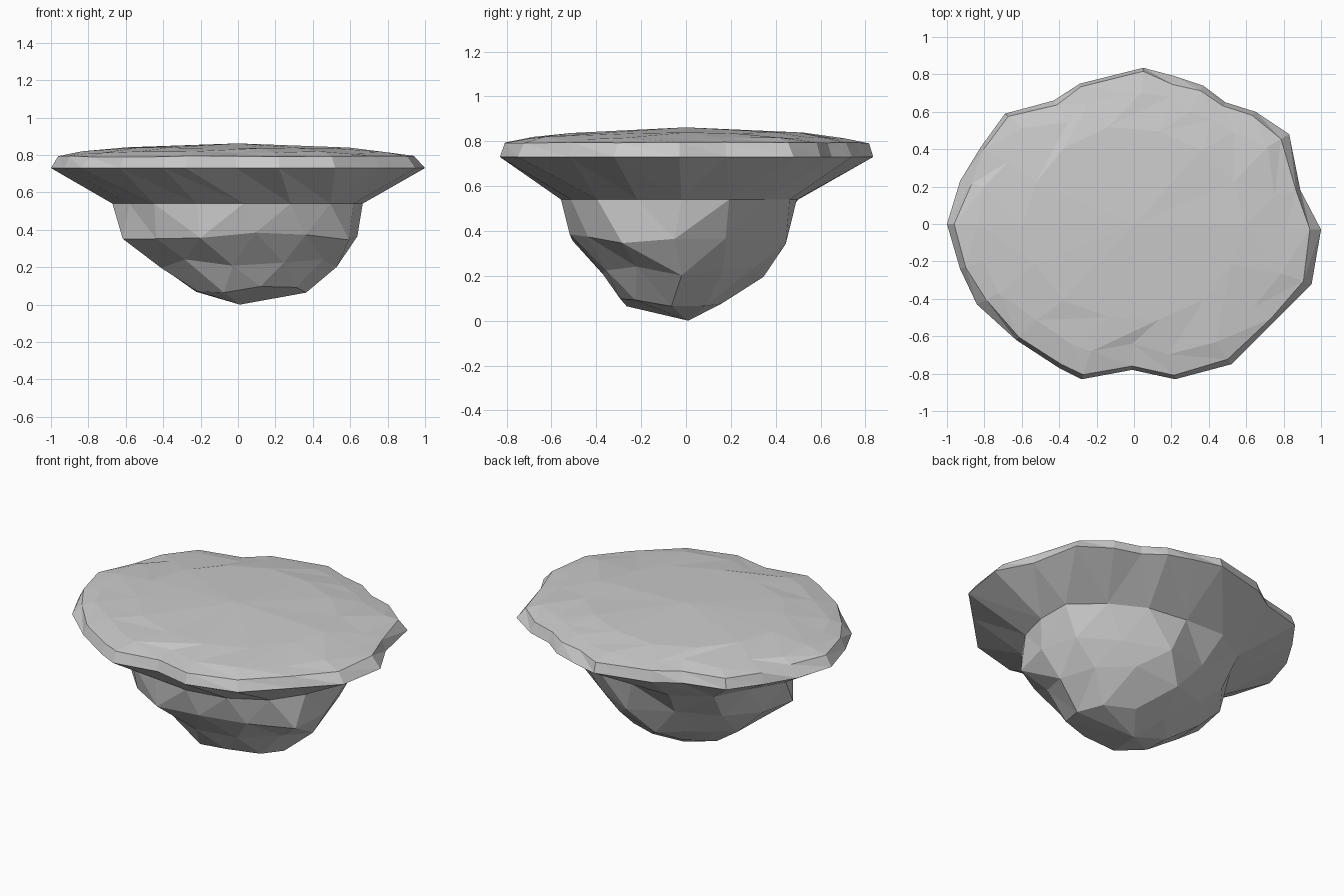
import bpy, bmesh, random
from math import sin, cos, pi, atan2, tau

if "Cube" in bpy.data.objects:
    bpy.data.objects.remove(bpy.data.objects["Cube"])

random.seed(4)

# Ragged plan outline of the island's rim, counter-clockwise from +x
rim = [(1.0, -.03), (.89, .18), (.83, .48), (.65, .6), (.49, .65), (.37, .74),
       (.22, .79), (.05, .835), (-.29, .75), (-.43, .66), (-.69, .59), (-.82, .41),
       (-.93, .23), (-1.0, 0), (-.93, -.24), (-.84, -.43), (-.63, -.62), (-.4, -.77),
       (-.28, -.83), (-.01, -.78), (.22, -.83), (.52, -.75), (.75, -.52), (.95, -.32)]

bm = bmesh.new()


def add_ring(points):
    return [bm.verts.new(p) for p in points]


def rim_ring(scale, z, jitter, jz):
    pts = []
    for x, y in rim:
        s = scale + random.uniform(-jitter, jitter)
        pts.append((x * s, y * s, z + random.uniform(-jz, jz)))
    return add_ring(pts)


def rock_ring(x0, x1, y0, y1, z, n, shift, jitter=.07, jz=.02):
    """Jittered ellipse filling the given extents."""
    pts = []
    for i in range(n):
        a = tau * (i + shift) / n
        s = 1 + random.uniform(-jitter, jitter * .5)
        pts.append(((x0 + x1) / 2 + (x1 - x0) / 2 * s * cos(a),
                    (y0 + y1) / 2 + (y1 - y0) / 2 * s * sin(a),
                    z + random.uniform(-jz, jz)))
    return add_ring(pts)


def stitch(a, b):
    """Triangle strip between two rings with different counts."""
    i = j = 0
    n, m = len(a), len(b)
    while i < n or j < m:
        if j >= m or (i < n and (i + .5) / n <= (j + .5) / m):
            bm.faces.new((a[i % n], a[(i + 1) % n], b[j % m]))
            i += 1
        else:
            bm.faces.new((a[i % n], b[(j + 1) % m], b[j % m]))
            j += 1


def cap(ring, tip):
    v = bm.verts.new(tip)
    for i in range(len(ring)):
        bm.faces.new((ring[i], ring[(i + 1) % len(ring)], v))


# Rocky underside, bottom to top, then rim and shallow domed top
rings = [
    rock_ring(-.24, .38, -.31, .18, .08, 9, 0, .08, .02),
    rock_ring(-.44, .52, -.38, .34, .22, 11, 0, .08, .03),
    rock_ring(-.61, .65, -.54, .44, .37, 13, 0, .08, .03),
    rock_ring(-.65, .71, -.57, .53, .54, 16, 0, .07, 0),
    rim_ring(1.0, .73, 0, 0),
    rim_ring(.955, .793, .025, .003),
    rim_ring(.84, .815, .03, .006),
    rock_ring(-.6, .6, -.52, .52, .838, 14, 0, .05, .004),
]
for lower, upper in zip(rings, rings[1:]):
    stitch(lower, upper)
cap(rings[0], (.01, .01, 0))
cap(rings[-1], (0, 0, .862))
bmesh.ops.recalc_face_normals(bm, faces=bm.faces)

mesh = bpy.data.meshes.new("floating_rock")
bm.to_mesh(mesh)
bm.free()
rock = bpy.data.objects.new("floating_rock", mesh)
bpy.context.collection.objects.link(rock)
